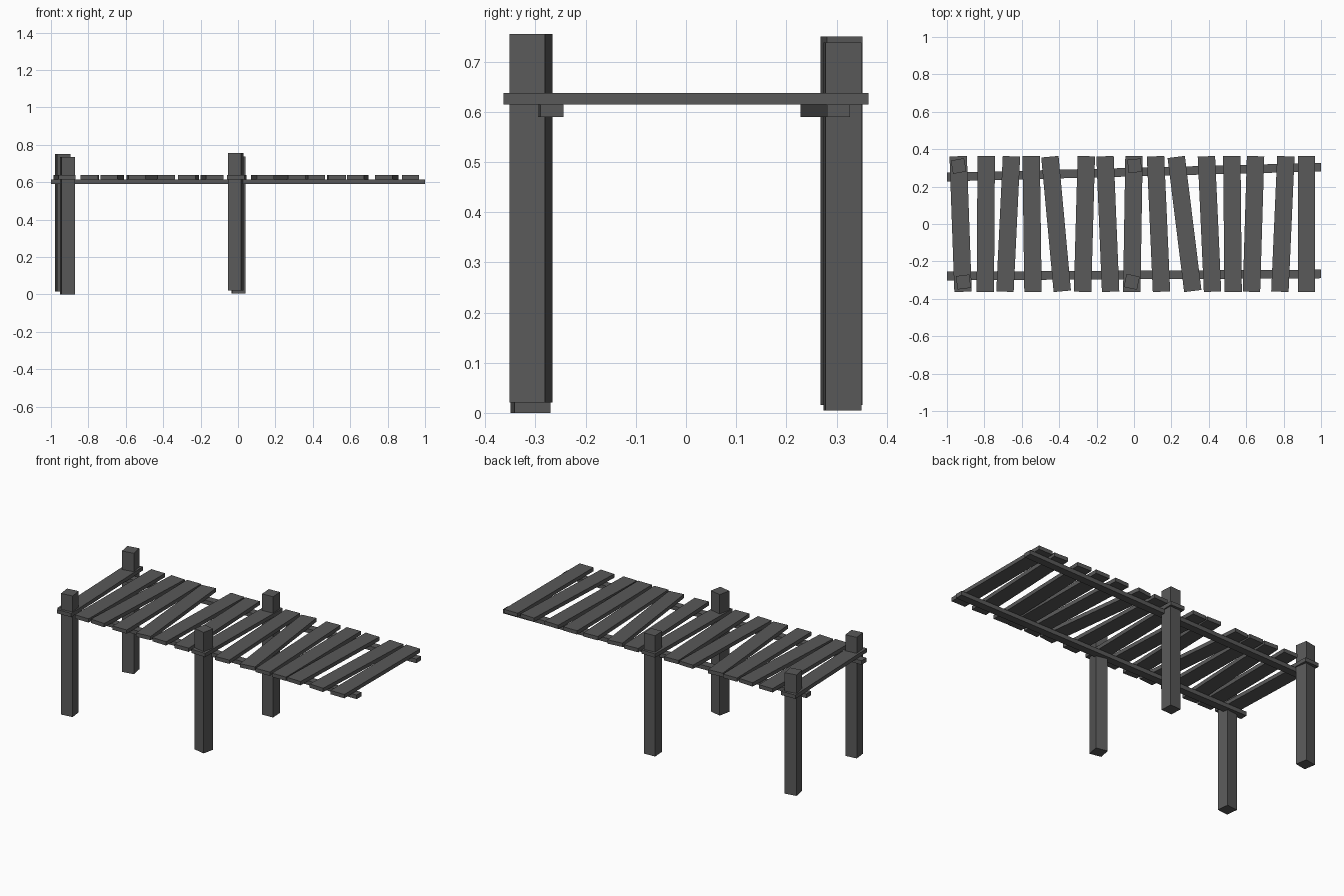
import bpy
from math import atan2, cos, sin, radians, hypot

if "Cube" in bpy.data.objects:
    bpy.data.objects.remove(bpy.data.objects["Cube"])

# Dark weathered timber
wood = bpy.data.materials.new("dark_wood")
wood.diffuse_color = (0.1, 0.1, 0.1, 1)
wood.use_nodes = True
wood.node_tree.nodes["Principled BSDF"].inputs["Base Color"].default_value = wood.diffuse_color


def box(name, size, loc, rot_z=0.0):
    bpy.ops.mesh.primitive_cube_add(size=1, location=loc, rotation=(0, 0, rot_z))
    ob = bpy.context.object
    ob.name = name
    ob.scale = size
    bpy.ops.object.transform_apply(location=False, rotation=False, scale=True)
    ob.data.materials.append(wood)
    return ob


# Deck planks: x of the back end and x of the front end
planks = [(-0.94, -0.914), (-0.79, -0.795), (-0.655, -0.69), (-0.55, -0.54),
          (-0.45, -0.383), (-0.255, -0.275), (-0.155, -0.125), (0.0, -0.012),
          (0.115, 0.147), (0.225, 0.315), (0.387, 0.42), (0.523, 0.53),
          (0.65, 0.628), (0.812, 0.78), (0.922, 0.922)]
W, REACH = 0.093, 0.364
for xb, xf in planks:
    ang = atan2(xf - xb, 2 * REACH)
    # shorten slanted planks so their corners stay in line with the deck edge
    length = (2 * REACH - W * abs(sin(ang))) / cos(ang)
    box("deck_plank", (W, length, 0.023), ((xb + xf) / 2, 0, 0.6265), ang)

# Support rails: y at the left end and at the right end
for name, yl, yr in [("back_rail", 0.251, 0.304), ("front_rail", -0.278, -0.267)]:
    box(name, (hypot(2, yr - yl), 0.046, 0.025),
        (0, (yl + yr) / 2, 0.6025), atan2(yr - yl, 2))

# Posts: centre, foot height, top height, twist
for name, x, y, z0, z1, twist in [
        ("back_left_post", -0.938, 0.31, 0.016, 0.750, 10),
        ("front_left_post", -0.912, -0.31, 0.0, 0.735, 7),
        ("back_middle_post", 0.003, 0.312, 0.005, 0.738, 3),
        ("front_middle_post", -0.012, -0.309, 0.021, 0.755, -12)]:
    box(name, (0.072, 0.072, z1 - z0), (x, y, (z0 + z1) / 2), radians(twist))
